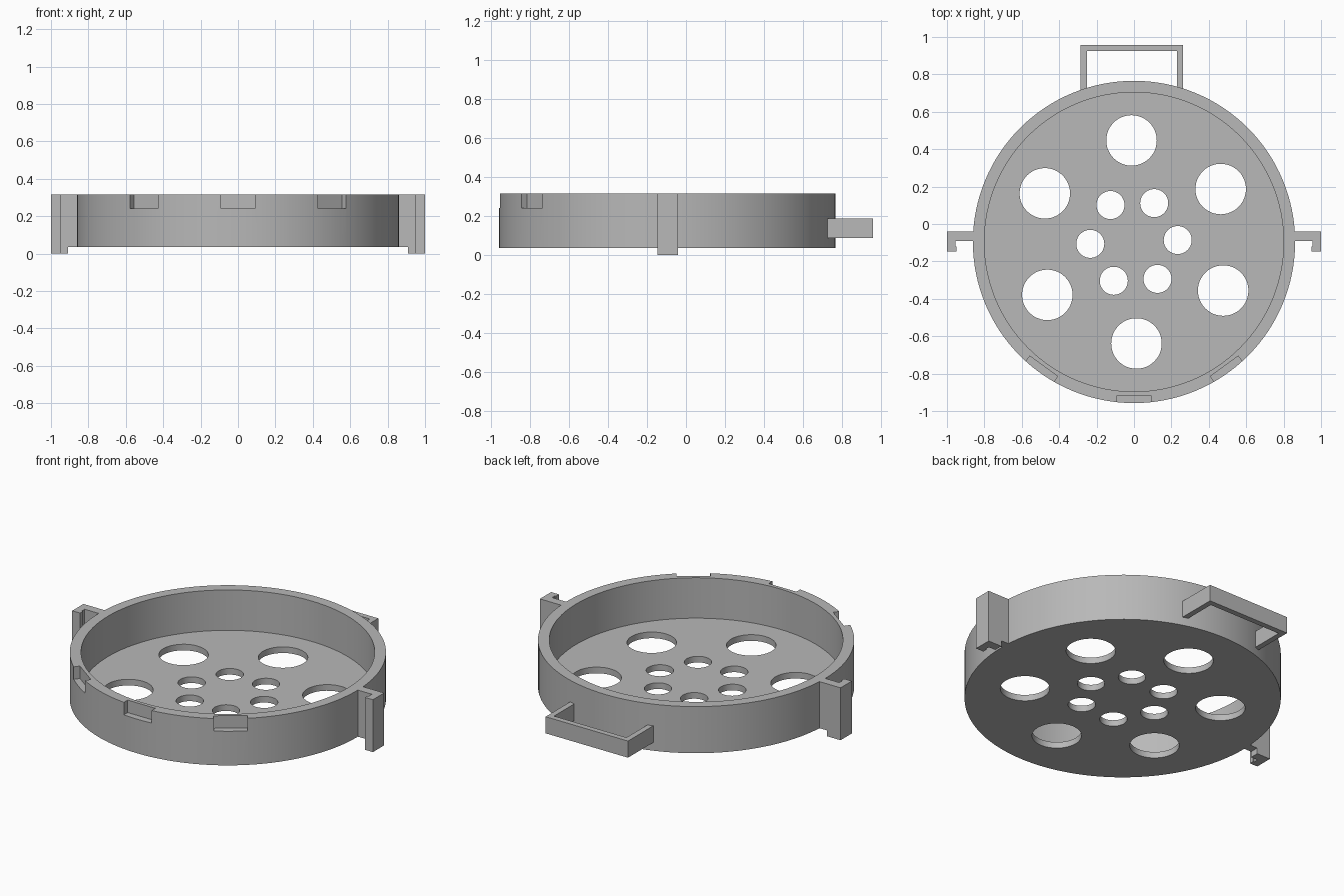
import bpy, bmesh, math
from mathutils import Matrix, Vector

if "Cube" in bpy.data.objects:
    bpy.data.objects.remove(bpy.data.objects["Cube"], do_unlink=True)

CENTRE = Vector((0, -0.096, 0))
RADIUS, INNER = 0.8615, 0.80
BASE, FLOOR, TOP = 0.035, 0.072, 0.315

grey = bpy.data.materials.new("mid grey")
grey.use_nodes = True
grey.diffuse_color = (0.48, 0.48, 0.48, 1)
grey.node_tree.nodes["Principled BSDF"].inputs["Base Color"].default_value = grey.diffuse_color


def finish(name, bm):
    bmesh.ops.recalc_face_normals(bm, faces=bm.faces)
    mesh = bpy.data.meshes.new(name)
    bm.to_mesh(mesh)
    bm.free()
    mesh.materials.append(grey)
    obj = bpy.data.objects.new(name, mesh)
    bpy.context.collection.objects.link(obj)
    return obj


def add_prism(bm, outline, z0, z1):
    """Extrude a flat outline from z0 up to z1."""
    face = bm.faces.new([bm.verts.new((x, y, z0)) for x, y in outline])
    new = bmesh.ops.extrude_face_region(bm, geom=[face])["geom"]
    verts = [v for v in new if isinstance(v, bmesh.types.BMVert)]
    bmesh.ops.translate(bm, verts=verts, vec=(0, 0, z1 - z0))


def circle(radius, sides, centre):
    return [(centre.x + radius * math.cos(math.tau * i / sides),
             centre.y + radius * math.sin(math.tau * i / sides)) for i in range(sides)]


def polar(radius, degrees):
    a = math.radians(degrees)
    return CENTRE + Vector((radius * math.cos(a), radius * math.sin(a), 0))


# Tray: a solid disc, hollowed and perforated by one set of cutters
bm = bmesh.new()
add_prism(bm, circle(RADIUS, 128, CENTRE), BASE, TOP)
tray = finish("round_tray", bm)

bm = bmesh.new()
add_prism(bm, circle(INNER, 128, CENTRE), FLOOR, 0.5)
hollow = finish("hollow_cutter", bm)

bm = bmesh.new()
for k in range(6):
    add_prism(bm, circle(0.135, 48, polar(0.543, 91.4 + 60 * k)), -0.1, 0.2)
    add_prism(bm, circle(0.075, 40, polar(0.234, 2.5 + 60 * k)), -0.1, 0.2)
holes = finish("hole_cutter", bm)

# Three shallow recesses in the outside of the front rim
bm = bmesh.new()
for angle in (-36, 0, 36):
    turn = Matrix.Rotation(math.radians(angle), 3, "Z")
    corners = [(-0.092, -0.821), (0.092, -0.821), (0.092, -0.95), (-0.092, -0.95)]
    points = [CENTRE + turn @ Vector((x, y, 0)) for x, y in corners]
    add_prism(bm, [p.xy for p in points], 0.24, 0.5)
recesses = finish("recess_cutter", bm)

bpy.context.view_layer.objects.active = tray
for cutter in (hollow, holes, recesses):
    cutter.hide_render = True
    mod = tray.modifiers.new(cutter.name, "BOOLEAN")
    mod.operation, mod.solver, mod.object = "DIFFERENCE", "EXACT", cutter
    bpy.ops.object.modifier_apply(modifier=mod.name)
    bpy.data.objects.remove(cutter, do_unlink=True)

for obj in bpy.context.selected_objects:
    obj.select_set(False)
tray.select_set(True)
bpy.ops.object.shade_smooth_by_angle(angle=math.radians(30))

# Hooked clips on both sides, each with a foot reaching the ground
for side, name in ((1, "left_clip"), (-1, "right_clip")):
    bm = bmesh.new()
    for inner, z0, z1 in ((0.84, BASE, TOP), (0.91, 0, BASE)):
        outline = [(inner, -0.04), (1, -0.04), (1, -0.147), (0.948, -0.147),
                   (0.948, -0.12), (0.955, -0.12), (0.955, -0.092), (inner, -0.092)]
        add_prism(bm, [(side * x, y) for x, y in outline], z0, z1)
    finish(name, bm)

# Rectangular loop handle at the back
bm = bmesh.new()
x0, x1, y0, y1, t = -0.285, 0.263, 0.70, 0.958, 0.033
add_prism(bm, [(x0, y0), (x0, y1), (x1, y1), (x1, y0), (x1 - t, y0),
               (x1 - t, y1 - t), (x0 + t, y1 - t), (x0 + t, y0)], 0.085, 0.185)
finish("back_handle", bm)
